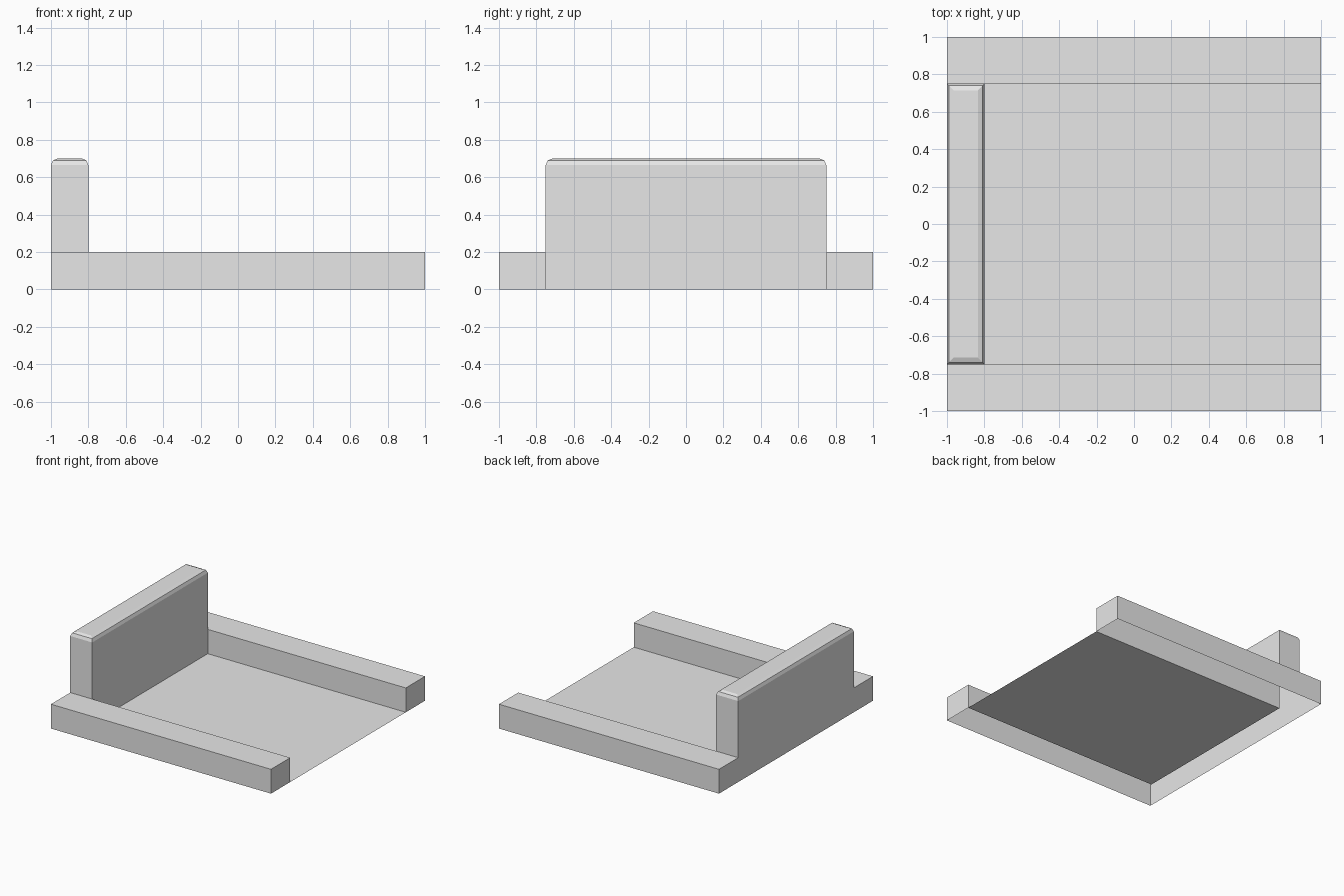
import bpy
import bmesh
from mathutils import Matrix, Vector

if "Cube" in bpy.data.objects:
    bpy.data.objects.remove(bpy.data.objects["Cube"], do_unlink=True)

grey = bpy.data.materials.new("light_grey")
grey.use_nodes = True
grey.diffuse_color = (0.8, 0.8, 0.8, 1)
grey.node_tree.nodes["Principled BSDF"].inputs["Base Color"].default_value = (0.8, 0.8, 0.8, 1)

HALF = 1.0          # half of the overall length and width
WALL_X = -0.8       # inner face of the end wall
RAIL_Y = 0.75       # inner face of the side rails
RAIL_H = 0.2
WALL_H = 0.7
ROUND = 0.035


def finish(name, bm):
    mesh = bpy.data.meshes.new(name)
    bm.to_mesh(mesh)
    bm.free()
    mesh.materials.append(grey)
    obj = bpy.data.objects.new(name, mesh)
    bpy.context.collection.objects.link(obj)


def box(low, high):
    low, high = Vector(low), Vector(high)
    bm = bmesh.new()
    bmesh.ops.create_cube(bm, size=1, matrix=Matrix.Translation((low + high) / 2)
                          @ Matrix.Diagonal((*(high - low), 1)))
    return bm


def cut_and_open(bm, point, normal, unwanted):
    """Split the shell on a plane, then remove the faces hidden inside the joint."""
    bmesh.ops.bisect_plane(bm, geom=bm.verts[:] + bm.edges[:] + bm.faces[:],
                           plane_co=point, plane_no=normal)
    dead = [f for f in bm.faces if unwanted(f.calc_center_median())]
    bmesh.ops.delete(bm, geom=dead, context="FACES")


# Thin floor sheet between the rails
bm = bmesh.new()
corners = [(WALL_X, -RAIL_Y), (HALF, -RAIL_Y), (HALF, RAIL_Y), (WALL_X, RAIL_Y)]
bm.faces.new([bm.verts.new((x, y, 0)) for x, y in corners])
finish("floor", bm)

# Side rails, hollow underneath and open to the end wall
for name, side in (("front_rail", -1), ("back_rail", 1)):
    y0, y1 = sorted((side * RAIL_Y, side * HALF))
    bm = box((-HALF, y0, 0), (HALF, y1, RAIL_H))
    cut_and_open(bm, (WALL_X, 0, 0), (1, 0, 0),
                 lambda c: c.z < 0.01 or (abs(c.y) < RAIL_Y + 0.01 and c.x < WALL_X))
    finish(name, bm)

# Tall end wall with rounded top edges, hollow underneath
bm = box((-HALF, -RAIL_Y, 0), (WALL_X, RAIL_Y, WALL_H))
top = [e for e in bm.edges if all(v.co.z > WALL_H - 0.01 for v in e.verts)]
bmesh.ops.bevel(bm, geom=top, offset=ROUND, offset_type="OFFSET", segments=2,
                profile=0.5, affect="EDGES")
cut_and_open(bm, (0, 0, RAIL_H), (0, 0, 1),
             lambda c: c.z < 0.01 or (abs(c.y) > RAIL_Y - 0.01 and c.z < RAIL_H))
finish("end_wall", bm)
